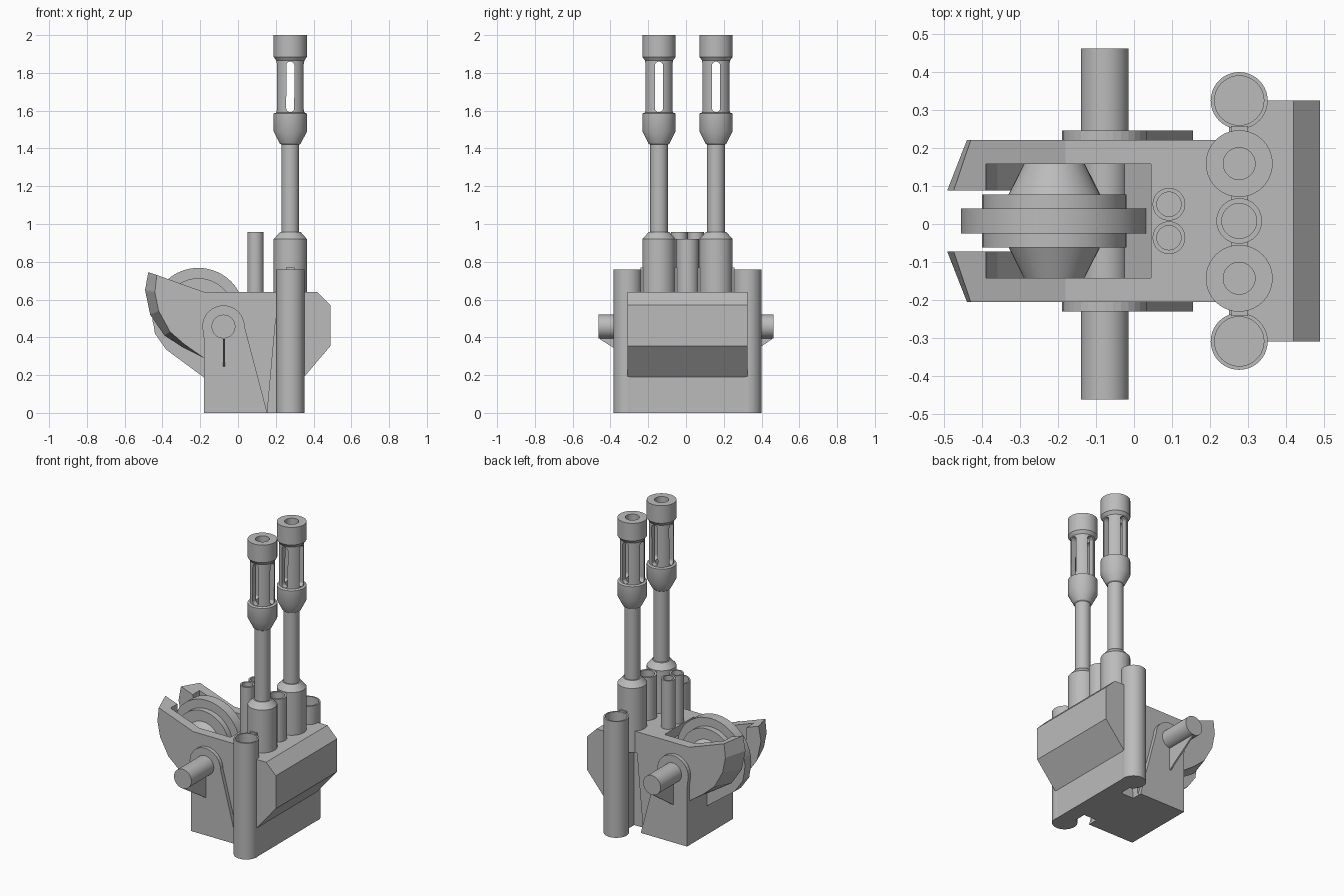
import bpy, bmesh, math
from mathutils import Matrix

if "Cube" in bpy.data.objects:
    bpy.data.objects.remove(bpy.data.objects["Cube"])

grey = bpy.data.materials.new("plain grey")
grey.use_nodes = True
COLOUR = (0.5, 0.5, 0.5, 1)
grey.diffuse_color = COLOUR
grey.node_tree.nodes["Principled BSDF"].inputs["Base Color"].default_value = COLOUR

MID = 0.008          # centre plane between the two sides
HALF = 0.213         # half width of the body
ROW_X = 0.277        # line of upright tubes


def finish(name, bm, smooth=False):
    bmesh.ops.remove_doubles(bm, verts=bm.verts, dist=1e-5)
    bmesh.ops.recalc_face_normals(bm, faces=bm.faces)
    mesh = bpy.data.meshes.new(name)
    bm.to_mesh(mesh)
    bm.free()
    mesh.materials.append(grey)
    ob = bpy.data.objects.new(name, mesh)
    bpy.context.collection.objects.link(ob)
    if smooth:
        shade(ob)
    return ob


def shade(ob):
    bpy.ops.object.select_all(action='DESELECT')
    ob.select_set(True)
    bpy.context.view_layer.objects.active = ob
    bpy.ops.object.shade_smooth_by_angle(angle=math.radians(30))


def loft(name, rings):
    """Solid through x-z outlines, each given at its own y."""
    bm = bmesh.new()
    loops = [[bm.verts.new((x, y, z)) for x, z in pts] for y, pts in rings]
    n = len(loops[0])
    for a, b in zip(loops, loops[1:]):
        for i in range(n):
            j = (i + 1) % n
            bm.faces.new((a[i], a[j], b[j], b[i]))
    bm.faces.new(loops[0])
    bm.faces.new(loops[-1])
    return finish(name, bm)


def prism(name, pts, y0, y1):
    return loft(name, [(y0, pts), (y1, pts)])


def box(name, x0, x1, y0, y1, z0, z1):
    return prism(name, [(x0, z0), (x1, z0), (x1, z1), (x0, z1)], y0, y1)


def lathe(name, pts, loc, along_y=False, n=40):
    """Turned part from (radius, height) points."""
    bm = bmesh.new()
    verts = [bm.verts.new((r, 0, h)) for r, h in pts]
    edges = [bm.edges.new(p) for p in zip(verts, verts[1:])]
    bmesh.ops.spin(bm, geom=verts + edges, cent=(0, 0, 0), axis=(0, 0, 1),
                   angle=math.tau, steps=n, use_merge=True)
    if along_y:
        bm.transform(Matrix.Rotation(-math.pi / 2, 4, 'X'))
    bm.transform(Matrix.Translation(loc))
    return finish(name, bm, True)


def cup(name, loc, r, bore, z0, z1, depth=0.1):
    """Upright tube with an open top."""
    return lathe(name, [(0, z0), (r, z0), (r, z1), (bore, z1),
                        (bore, z1 - depth), (0, z1 - depth)], (*loc, 0))


def cut(ob, cutter):
    cutter.hide_render = True
    mod = ob.modifiers.new("cut", 'BOOLEAN')
    mod.operation, mod.solver, mod.object = 'DIFFERENCE', 'EXACT', cutter
    bpy.ops.object.select_all(action='DESELECT')
    bpy.context.view_layer.objects.active = ob
    ob.select_set(True)
    bpy.ops.object.modifier_apply(modifier=mod.name)
    bpy.data.objects.remove(cutter)


# Body with a curved, bevelled rear lip
common = [(-0.18, 0.29), (-0.18, 0), (0.155, 0), (0.2, 0.5), (0.3, 0.5), (0.3, 0.64), (-0.18, 0.64)]
outer = common + [(-0.43, 0.73), (-0.44, 0.64), (-0.42, 0.54), (-0.36, 0.43), (-0.28, 0.36)]
inner = common + [(-0.475, 0.745), (-0.492, 0.65), (-0.465, 0.52), (-0.39, 0.41), (-0.29, 0.345)]
gap = 0.08
body = loft("body", [(MID - HALF, outer), (MID - gap, inner), (MID + gap, inner), (MID + HALF, outer)])
pocket = [(-0.4, 0.9), (-0.385, 0.64), (-0.36, 0.56), (-0.29, 0.46), (-0.2, 0.4),
          (-0.1, 0.4), (0.045, 0.58), (0.045, 0.9)]
cut(body, prism("pocket_cutter", pocket, MID - 0.15, MID + 0.15))
cut(body, box("slot_cutter", -0.6, -0.3, MID - gap, MID + gap, 0.2, 1))

# Core and cross slab joining the body to the side tubes
box("body_core", 0.05, 0.3, MID - 0.17, MID + 0.17, 0, 0.56)
box("cross_slab", 0.25, 0.35, MID - 0.317, MID + 0.317, 0, 0.639)
box("tube_web", 0.255, 0.3, MID - 0.25, MID + 0.25, 0.6, 0.77)

# Faceted housing
prism("housing", [(0.3, 0.19), (0.35, 0.19), (0.49, 0.355), (0.49, 0.57), (0.42, 0.64), (0.3, 0.64)],
      MID - 0.317, MID + 0.317)

# Stepped wheel, turned about the cross axis
half = [(0.245, 0.033), (0.19, 0.033), (0.19, 0.07), (0.12, 0.07), (0.08, 0.15), (0, 0.15)]
lathe("wheel", [(r, -h) for r, h in reversed(half)] + half, (-0.21, MID, 0.523), True)
prism("wheel_guard", [(-0.455, 0.52), (-0.44, 0.42), (-0.38, 0.335), (-0.17, 0.18), (-0.17, 0.4)],
      MID - 0.033, MID + 0.033)

# Axle, and on both sides an arched plate and a thin gusset
PIN_X, PIN_Z = -0.077, 0.457
lathe("axle", [(0, -0.462), (0.063, -0.462), (0.063, 0.462), (0, 0.462)], (PIN_X, 0, PIN_Z), True)
arch = [(PIN_X + 0.112 * math.cos(math.pi * i / 16), PIN_Z + 0.112 * math.sin(math.pi * i / 16))
        for i in range(17)]
for side, s in (("right", -1), ("left", 1)):
    wall = MID + s * HALF
    prism(side + "_side_plate", arch + [(-0.18, 0.39), (-0.18, 0), (0.155, 0)], wall, wall + s * 0.025)
    loft(side + "_gusset", [(wall, [(-0.08, 0.23), (-0.07, 0.23), (-0.07, 0.4), (-0.08, 0.4)]),
                            (s * 0.455, [(-0.08, 0.39), (-0.07, 0.39), (-0.07, 0.4), (-0.08, 0.4)])])

# Barrels with slotted muzzle sleeves
profile = [(0, 0.5), (0.088, 0.5), (0.088, 0.92), (0.055, 0.957), (0.047, 0.957), (0.047, 1.42),
           (0.055, 1.425), (0.088, 1.49), (0.088, 1.585), (0.074, 1.59), (0.074, 1.865),
           (0.088, 1.885), (0.088, 2), (0.042, 2), (0.042, 1.55), (0, 1.55)]
for side, s in (("right", -1), ("left", 1)):
    y = MID + s * 0.151
    barrel = lathe(side + "_barrel", profile, (ROW_X, y, 0))
    # Round-ended slots cut across in two directions
    for turn in (0, math.pi / 2):
        r, top, low = 0.022, 1.838, 1.614
        pts = [(r * math.cos(a), (top if a < math.pi else low) + r * math.sin(a))
               for a in (math.pi * k / 8 + 1e-4 * (k == 8) for k in range(16))]
        cutter = prism("slot_cutter", pts, -0.2, 0.2)
        cutter.data.transform(Matrix.Translation((ROW_X, y, 0)) @ Matrix.Rotation(turn, 4, 'Z'))
        cut(barrel, cutter)
    shade(barrel)
    # Side tubes and rear pipes
    cup(side + "_side_tube", (ROW_X, MID + s * 0.317), 0.075, 0.065, 0, 0.76)
    cup(side + "_rear_pipe", (0.092, MID + s * 0.044), 0.043, 0.032, 0.5, 0.957)

# Post between the barrels
cup("centre_post", (ROW_X, MID), 0.06, 0.046, 0.5, 0.92)
